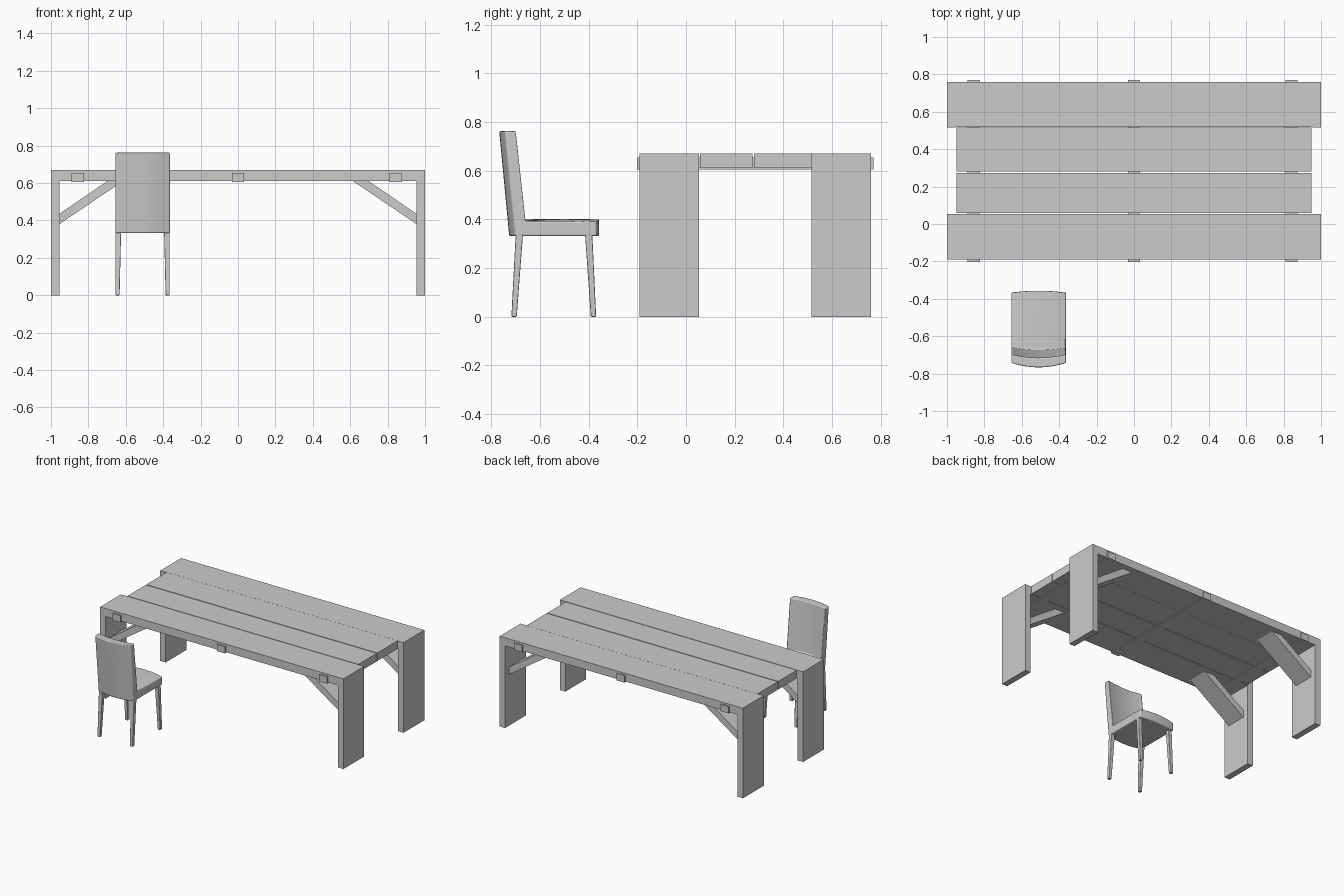
import bpy, bmesh
from mathutils import Vector

if "Cube" in bpy.data.objects:
    bpy.data.objects.remove(bpy.data.objects["Cube"])


def new_object(name, verts, faces, bevel=0.0, smooth=False):
    bm = bmesh.new()
    vs = [bm.verts.new(v) for v in verts]
    for f in faces:
        bm.faces.new([vs[i] for i in f])
    bmesh.ops.recalc_face_normals(bm, faces=bm.faces[:])
    me = bpy.data.meshes.new(name)
    bm.to_mesh(me)
    bm.free()
    ob = bpy.data.objects.new(name, me)
    bpy.context.collection.objects.link(ob)
    if bevel:
        mod = ob.modifiers.new("rounding", "BEVEL")
        mod.width, mod.segments = bevel, 3
        mod.limit_method, mod.angle_limit = "ANGLE", 0.7
    if smooth:
        bpy.ops.object.select_all(action="DESELECT")
        ob.select_set(True)
        bpy.context.view_layer.objects.active = ob
        bpy.ops.object.shade_smooth_by_angle(angle=0.7)
    return ob


def loft(name, rings, **kw):
    """Skin equal-length closed rings and cap both ends."""
    n = len(rings[0])
    faces = [(k * n + i, k * n + (i + 1) % n, (k + 1) * n + (i + 1) % n, (k + 1) * n + i)
             for k in range(len(rings) - 1) for i in range(n)]
    faces += [tuple(range(n)), tuple((len(rings) - 1) * n + i for i in range(n))]
    return new_object(name, [p for r in rings for p in r], faces, **kw)


def box(name, x0, x1, y0, y1, z0, z1):
    return loft(name, [[(x0, y0, z), (x1, y0, z), (x1, y1, z), (x0, y1, z)] for z in (z0, z1)])


TOP, UNDER, LEG_X = 0.67, 0.61, 0.955

# Table top planks
box("front_outer_plank", -LEG_X, LEG_X, -0.19, 0.053, UNDER, TOP)
box("front_inner_plank", -0.95, 0.95, 0.058, 0.273, UNDER, TOP)
box("back_inner_plank", -0.95, 0.95, 0.28, 0.517, UNDER, TOP)
box("back_outer_plank", -LEG_X, LEG_X, 0.518, 0.76, UNDER, TOP)

# Slab legs and diagonal braces
brace = [(0.955, 0.38), (0.615, 0.61), (0.70, 0.61), (0.955, 0.435)]
for row, y0, y1 in (("front", -0.19, 0.053), ("back", 0.515, 0.76)):
    for side, s in (("left", -1), ("right", 1)):
        box(f"{row}_{side}_table_leg", s * LEG_X, s * 1.0, y0, y1, 0, TOP)
        loft(f"{row}_{side}_brace",
             [[(s * x, y, z) for x, z in brace] for y in (y0 + 0.045, y1 - 0.045)])

# Cross rails through the planks
for label, x in (("left", -0.857), ("middle", 0.0), ("right", 0.842)):
    box(f"{label}_cross_rail", x - 0.033, x + 0.033, -0.202, 0.77, 0.605, 0.655)

# Chair upholstery: L profile swept across the width, bowed in the middle
# each point: y, z at the sides, then the y and z bulge at the centre
CX, HALF = -0.51, 0.146
profile = [(-0.702, 0.332, -0.024, 0), (-0.743, 0.762, -0.024, 0),
           (-0.698, 0.762, -0.018, 0), (-0.658, 0.392, -0.015, 0.008),
           (-0.50, 0.392, 0, 0.01), (-0.369, 0.39, 0.012, 0.01),
           (-0.367, 0.332, 0.010, 0), (-0.50, 0.332, 0, 0)]
rings = []
for i in range(13):
    t = i / 6 - 1
    b = 1 - t * t
    rings.append([(CX + HALF * t, y + dy * b, z + dz * b) for y, z, dy, dz in profile])
loft("chair_seat_and_back", rings, bevel=0.006, smooth=True)

# Chair legs, tapered and splayed
for row, ytop, ybot in (("front", -0.40, -0.38), ("back", -0.684, -0.706)):
    for side, s in (("left", -1), ("right", 1)):
        rings = []
        for yc, xo, r, z in ((ybot, 0.134, 0.011, 0), (ytop, 0.130, 0.015, 0.345)):
            c = Vector((CX + s * xo, yc, z))
            rings.append([c + Vector((dx * r, dy * r, 0))
                          for dx, dy in ((-1, -1), (1, -1), (1, 1), (-1, 1))])
        loft(f"chair_{row}_{side}_leg", rings, bevel=0.003, smooth=True)
